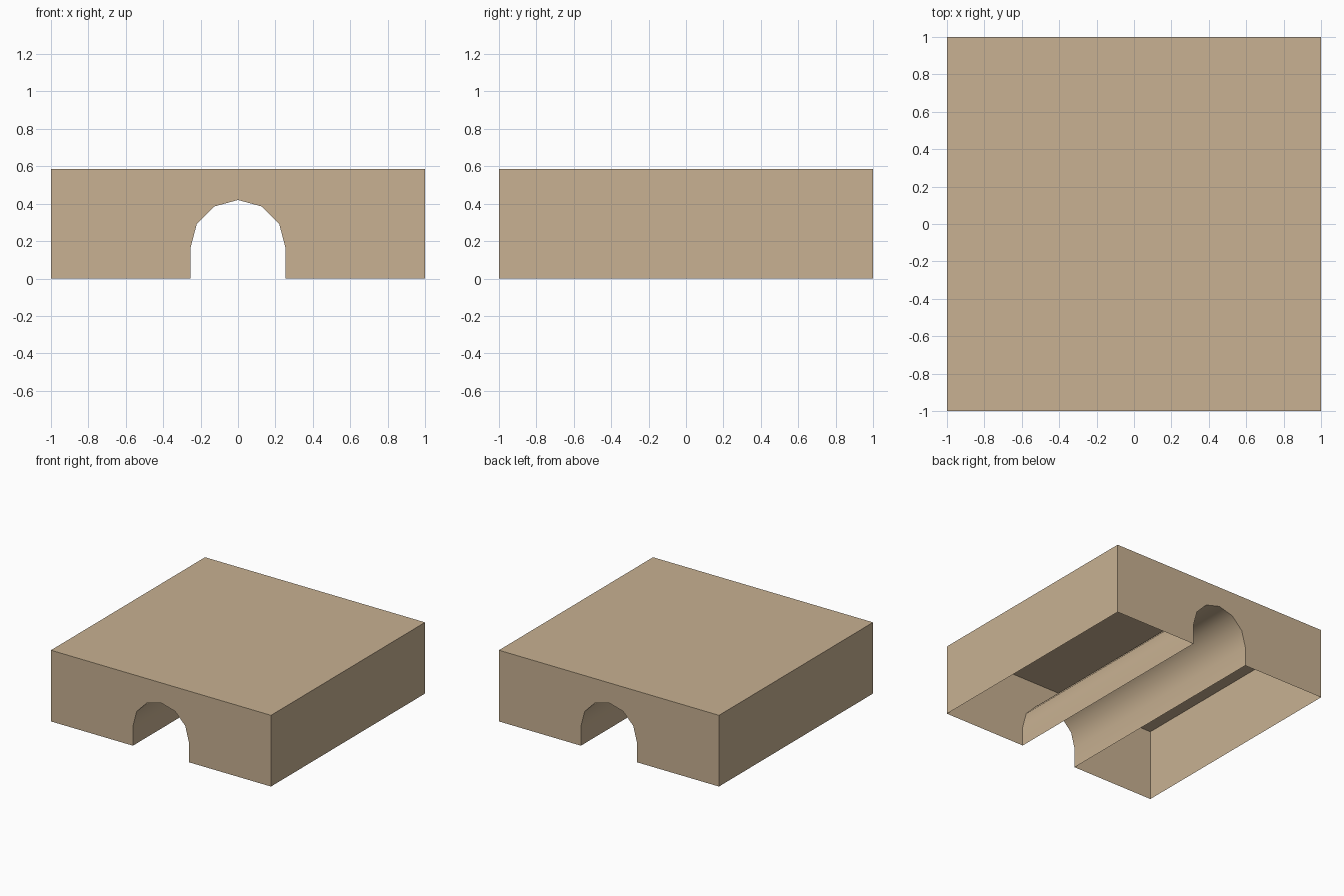
import bpy, math

if "Cube" in bpy.data.objects:
    bpy.data.objects.remove(bpy.data.objects["Cube"])

TOP = 0.585          # block height
HALF = 1.0           # half width and depth
ARCH_W, ARCH_H, SPRING = 0.255, 0.26, 0.16

tan = bpy.data.materials.new("sand_tan")
tan.diffuse_color = (0.578, 0.440, 0.287, 1)
tan.use_nodes = True
tan.node_tree.nodes["Principled BSDF"].inputs["Base Color"].default_value = tan.diffuse_color

# Arch outline in (x, z), left foot to right foot: straight legs and a six-sided half round
arch = [(-ARCH_W, 0.0)]
for i in range(7):
    a = math.pi * (1 - i / 6)
    arch.append((ARCH_W * math.cos(a), SPRING + ARCH_H * math.sin(a)))
arch.append((ARCH_W, 0.0))


def add_part(name, verts, faces, smooth=False):
    mesh = bpy.data.meshes.new(name)
    mesh.from_pydata(verts, [], faces)
    mesh.materials.append(tan)
    for p in mesh.polygons:
        p.use_smooth = smooth
    mesh.update()
    obj = bpy.data.objects.new(name, mesh)
    bpy.context.collection.objects.link(obj)
    return obj


# Outer shell, open underneath: arched end walls, side walls and roof
outline = [(-HALF, 0.0)] + arch + [(HALF, 0.0), (HALF, TOP), (-HALF, TOP)]
n = len(outline)
verts = [(x, y, z) for y in (-HALF, HALF) for x, z in outline]
faces = [tuple(range(n)), tuple(reversed(range(n, 2 * n)))]
for i in range(n - 3, n):                       # right side, roof, left side
    j = (i + 1) % n
    faces.append((j, i, n + i, n + j))
add_part("block_shell", verts, faces)

# Smooth tunnel lining running front to back, facing into the passage
m = len(arch)
verts = [(x, y, z) for y in (-HALF, HALF) for x, z in arch]
faces = [(i + 1, i, m + i, m + i + 1) for i in range(m - 1)]
add_part("tunnel_lining", verts, faces, smooth=True)
